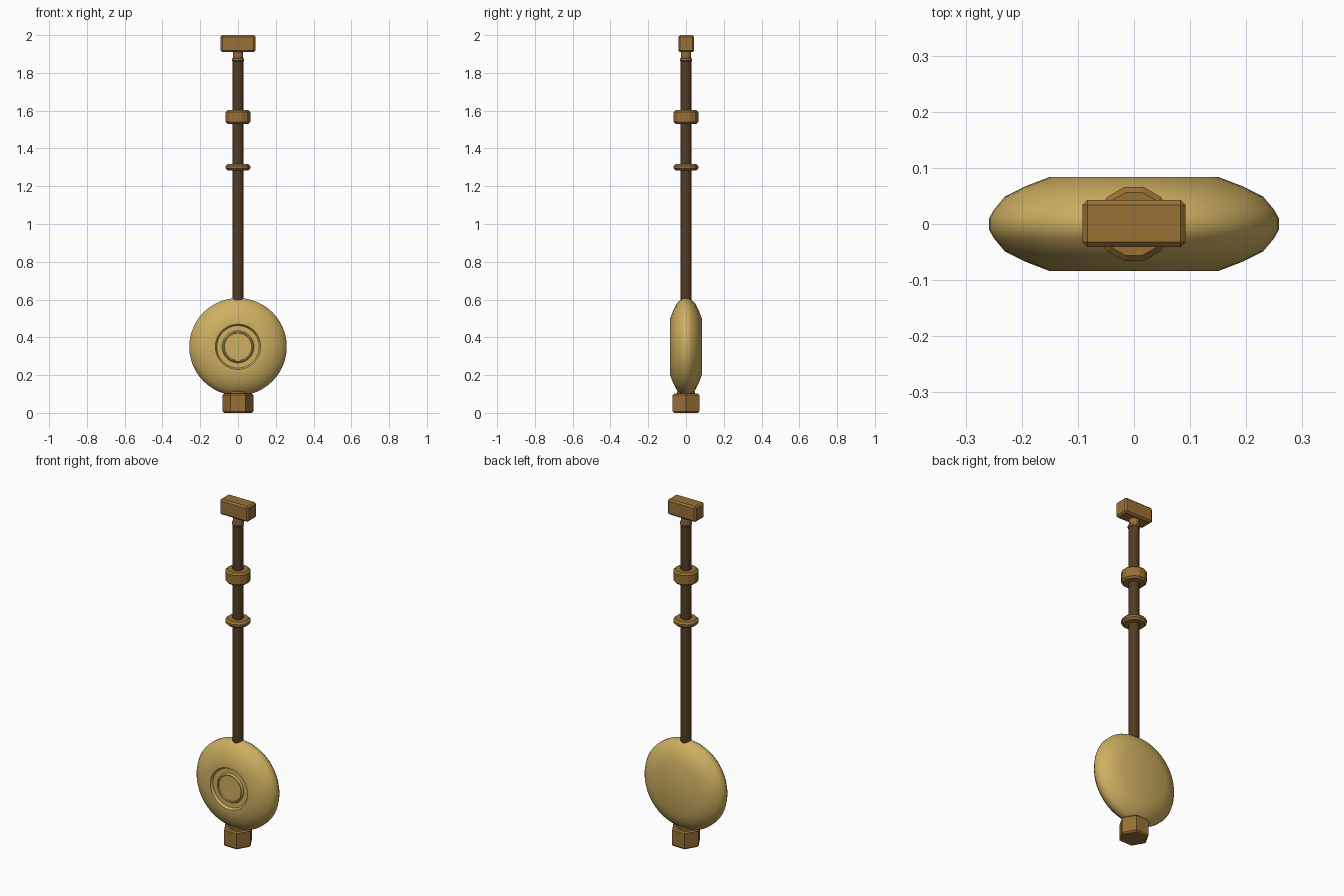
import bpy, math
from mathutils import Matrix

cube = bpy.data.objects.get("Cube")
if cube:
    bpy.data.objects.remove(cube)


def material(name, rgb):
    m = bpy.data.materials.new(name)
    m.use_nodes = True
    m.diffuse_color = (*rgb, 1)
    m.node_tree.nodes["Principled BSDF"].inputs["Base Color"].default_value = (*rgb, 1)
    return m


brass = material("pale brass", (0.62, 0.43, 0.12))
bronze = material("bronze", (0.32, 0.165, 0.037))
dark = material("dark brown", (0.085, 0.045, 0.017))


def lathe(name, profile, sides, mat, turn=0.0, matrix=Matrix()):
    """Revolve (radius, height) points about the local z axis and cap both ends."""
    verts, faces = [], []
    for r, h in profile:
        for i in range(sides):
            a = turn + math.tau * i / sides
            verts.append((r * math.cos(a), r * math.sin(a), h))
    for k in range(len(profile) - 1):
        for i in range(sides):
            j = (i + 1) % sides
            faces.append((k * sides + i, k * sides + j,
                          (k + 1) * sides + j, (k + 1) * sides + i))
    faces.append(tuple(reversed(range(sides))))
    faces.append(tuple(range(len(verts) - sides, len(verts))))
    mesh = bpy.data.meshes.new(name)
    mesh.from_pydata(verts, [], faces)
    mesh.transform(matrix)
    mesh.materials.append(mat)
    obj = bpy.data.objects.new(name, mesh)
    bpy.context.collection.objects.link(obj)
    return obj


def smooth(obj, degrees):
    bpy.ops.object.select_all(action='DESELECT')
    obj.select_set(True)
    bpy.context.view_layer.objects.active = obj
    bpy.ops.object.shade_smooth_by_angle(angle=math.radians(degrees))


def collar(name, radius, low, high, cut, sides, turn):
    """Prism with chamfered rims."""
    return lathe(name, [(radius - cut, low), (radius, low + cut),
                        (radius, high - cut), (radius - cut, high)],
                 sides, bronze, turn)


# Bob: lens-shaped disc, its axis pointing to the front, with a recessed dial
side = [(0.15, 0.084), (0.194, 0.067), (0.23, 0.049), (0.25, 0.025), (0.258, 0.011)]
back = [(r, -h) for r, h in side]
recess = [(0.12, 0.084), (0.112, 0.07), (0.085, 0.07), (0.079, 0.08), (0.074, 0.08),
          (0.072, 0.074)]
facing = Matrix.Translation((0, 0, 0.35)) @ Matrix.Rotation(math.pi / 2, 4, 'X')
bob = lathe("bob", back + side[::-1] + recess, 48, brass, matrix=facing)
smooth(bob, 35)

# Rod, with a short neck under the hanger
rod = lathe("rod", [(0.029, 0.08), (0.029, 1.86)], 12, dark, math.pi / 12)
neck = lathe("neck", [(0.027, 1.86), (0.033, 1.865), (0.033, 1.875), (0.027, 1.88),
                      (0.027, 1.92)], 12, bronze, math.pi / 12)
smooth(rod, 35)

# Collars on the rod, and the adjusting nut with its washer
collar("upper_collar", 0.068, 1.53, 1.603, 0.01, 12, math.pi / 12)
collar("lower_collar", 0.068, 1.283, 1.317, 0.011, 12, math.pi / 12)
collar("adjusting_nut", 0.081, 0.0, 0.102, 0.008, 6, 0)
collar("washer", 0.05, 0.095, 0.116, 0.004, 12, math.pi / 12)

# Hanger block
bpy.ops.mesh.primitive_cube_add(size=1, location=(0, 0.001, 1.955))
hanger = bpy.context.object
hanger.name = "hanger_block"
hanger.scale = (0.184, 0.084, 0.09)
bpy.ops.object.transform_apply(location=False, rotation=False, scale=True)
hanger.data.materials.append(bronze)
bevel = hanger.modifiers.new("chamfer", 'BEVEL')
bevel.width = 0.009
bevel.segments = 1
